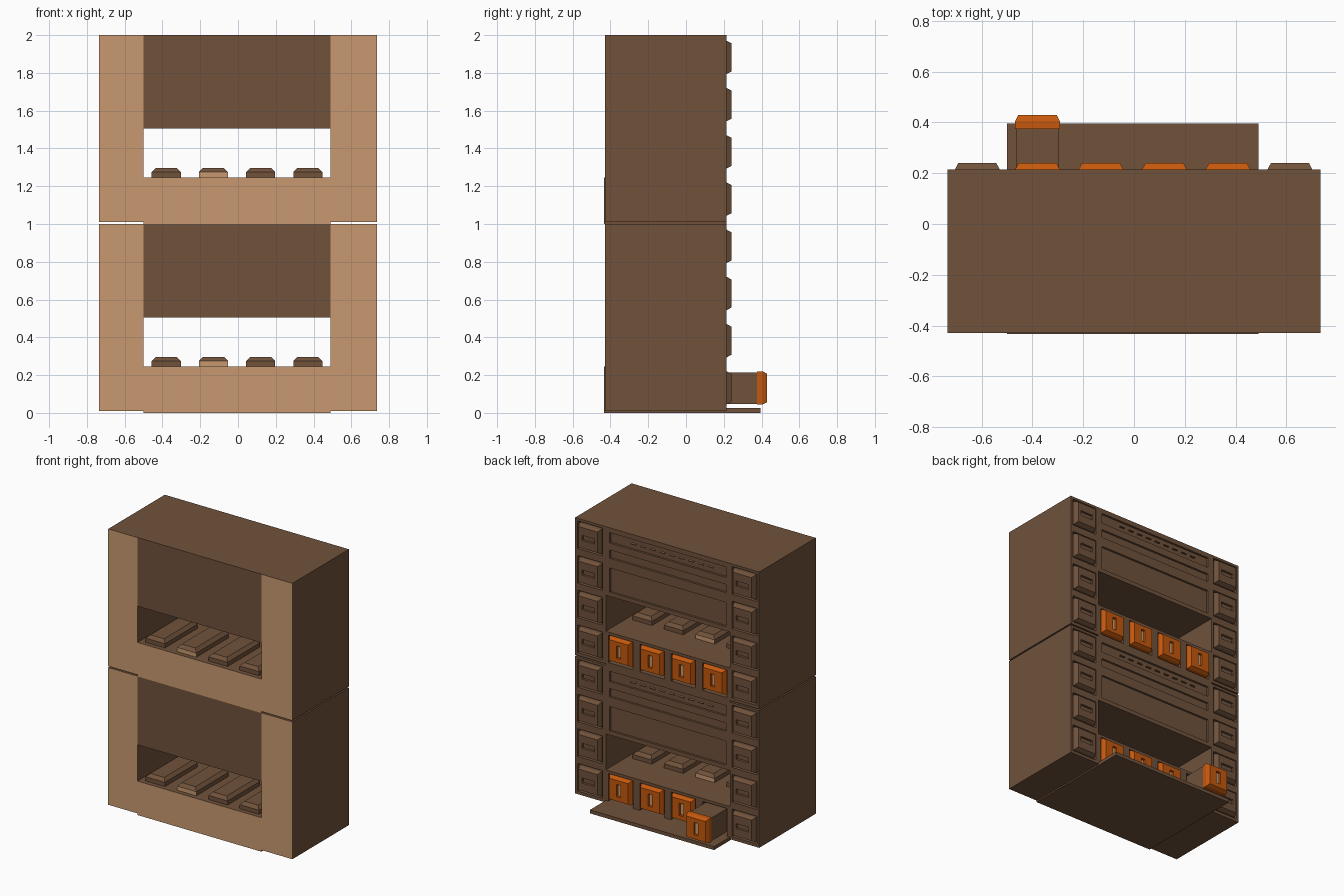
import bpy, bmesh

if "Cube" in bpy.data.objects:
    bpy.data.objects.remove(bpy.data.objects["Cube"])


def material(name, rgb):
    m = bpy.data.materials.new(name)
    m.diffuse_color = (*rgb, 1)
    m.use_nodes = True
    m.node_tree.nodes["Principled BSDF"].inputs["Base Color"].default_value = m.diffuse_color
    return m


BROWN = material("brown", (0.162, 0.084, 0.044))
TAN = material("tan", (0.578, 0.323, 0.162))
ORANGE = material("orange", (0.56, 0.098, 0.004))


def finish(name, bm, mats, rule=None):
    bmesh.ops.recalc_face_normals(bm, faces=bm.faces[:])
    bm.normal_update()
    if rule:
        for f in bm.faces:
            f.material_index = 1 if rule(f) else 0
    me = bpy.data.meshes.new(name)
    bm.to_mesh(me)
    bm.free()
    for m in mats:
        me.materials.append(m)
    ob = bpy.data.objects.new(name, me)
    bpy.context.collection.objects.link(ob)
    return ob


def add_box(bm, x0, x1, y0, y1, z0, z1):
    vs = bmesh.ops.create_cube(bm, size=1)["verts"]
    for v in vs:
        v.co.x = x1 if v.co.x > 0 else x0
        v.co.y = y1 if v.co.y > 0 else y0
        v.co.z = z1 if v.co.z > 0 else z0


def boxes(name, items, mats=(BROWN,), rule=None):
    bm = bmesh.new()
    for b in items:
        add_box(bm, *b)
    return finish(name, bm, mats, rule)


def loft(bm, rings, centre, along_y=True):
    """Stack rectangles (half_u, half_v, height) along y or z and cap the ends."""
    cx, c2 = centre
    rows = []
    for hu, hv, h in rings:
        row = []
        for su, sv in ((-1, -1), (1, -1), (1, 1), (-1, 1)):
            u, v = cx + su * hu, c2 + sv * hv
            row.append(bm.verts.new((u, h, v) if along_y else (u, v, h)))
        rows.append(row)
    for a, b in zip(rows, rows[1:]):
        for i in range(4):
            j = (i + 1) % 4
            bm.faces.new((a[i], a[j], b[j], b[i]))
    bm.faces.new(rows[0])
    bm.faces.new(rows[-1])


def drawer_front(name, x, z, y, mat, slot):
    # chamfered front with a sunken grip slot
    bm = bmesh.new()
    s = 0.088
    loft(bm, [(s, s, y - 0.03), (s, s, y), (s - 0.013, s - 0.013, y + 0.025),
              (*slot, y + 0.025), (*slot, y + 0.008)], (x, z))
    finish(name, bm, (mat,))


def front_facing(f):
    return f.normal.y < -0.9 and f.calc_center_median().y < -0.42


L, R, W = -0.5, 0.49, 0.735       # opening edges and half width
F, B = -0.43, 0.215               # front and back planes
DRAWERS = (-0.38, -0.13, 0.12, 0.37)
CELL_Z = (0.132, 0.382, 0.632, 0.882)

for n, z in (("lower", 0.0), ("upper", 1.0)):
    # side columns with a lattice of cells on the back
    for side, x0, x1 in (("left", -W, L), ("right", R, W)):
        cx = -0.617 if side == "left" else 0.614
        boxes(f"{n}_{side}_column", [(x0, x1, F, B - 0.03, z + 0.01, z + 1)],
              (BROWN, TAN), front_facing)
        edges = [0.01] + [e for c in CELL_Z for e in (c - 0.1, c + 0.1)] + [1.0]
        bars = [(x0, cx - 0.1, B - 0.03, B, z + 0.01, z + 1),
                (cx + 0.1, x1, B - 0.03, B, z + 0.01, z + 1)]
        bars += [(cx - 0.1, cx + 0.1, B - 0.03, B, z + a, z + b)
                 for a, b in zip(edges[::2], edges[1::2])]
        boxes(f"{n}_{side}_column_frame", bars)
        for i, c in enumerate(CELL_Z):
            drawer_front(f"{n}_{side}_small_drawer_{i}", cx, z + c, B, BROWN, (0.05, 0.018))

    # header block above the opening, with three sunken strips on the back
    boxes(f"{n}_header", [(L, R, F + 0.001, B - 0.015, z + 0.505, z + 1)])
    strips = [0.505, 0.535, 0.71, 0.78, 0.84, 0.89, 0.965, 1.0]
    bars = [(L, -0.47, B - 0.015, B, z + 0.505, z + 1),
            (0.46, R, B - 0.015, B, z + 0.505, z + 1)]
    bars += [(-0.47, 0.46, B - 0.015, B, z + a, z + b)
             for a, b in zip(strips[::2], strips[1::2])]
    boxes(f"{n}_header_frame", bars)
    boxes(f"{n}_header_dashes",
          [(-0.36 + i * 0.077, -0.32 + i * 0.077, B - 0.015, B - 0.003, z + 0.925, z + 0.931)
           for i in range(9)], (BROWN, TAN), lambda f: f.normal.z > 0.9)

    # hollow drawer base under the opening
    tray_back = 0.395 if n == "lower" else B
    base = [(L, R, F - 0.003, -0.39, z, z + 0.245),
            (L, R, -0.39, B, z + 0.225, z + 0.245),
            (L, R, -0.39, tray_back, z, z + 0.025)]
    walls = [L] + [e for d in DRAWERS for e in (d - 0.098, d + 0.098)] + [R]
    base += [(a, b, -0.39, B, z + 0.025, z + 0.225) for a, b in zip(walls[::2], walls[1::2])]
    boxes(f"{n}_drawer_base", base, (BROWN, TAN), front_facing)

    for i, x in enumerate(DRAWERS):
        # orange drawers, the first of the lower unit pulled out
        y = 0.405 if (n == "lower" and i == 0) else B
        drawer_front(f"{n}_orange_drawer_{i}", x, z + 0.132, y, ORANGE, (0.017, 0.045))
        boxes(f"{n}_drawer_grip_{i}",
              [(x - 0.01, x + 0.01, y + 0.006, y + 0.013, z + 0.095, z + 0.169)], (TAN,))
        boxes(f"{n}_drawer_body_{i}",
              [(x - 0.085, x + 0.085, y - 0.4, y - 0.004, z + 0.047, z + 0.214)])
        # chamfered plates on the floor of the opening
        bm = bmesh.new()
        loft(bm, [(0.077, 0.185, z + 0.244), (0.077, 0.185, z + 0.275),
                  (0.055, 0.163, z + 0.297)], (x, -0.215), along_y=False)
        finish(f"{n}_floor_plate_{i}", bm, (BROWN, TAN),
               (lambda f: abs(f.normal.y) > 0.9) if i == 1 else None)
